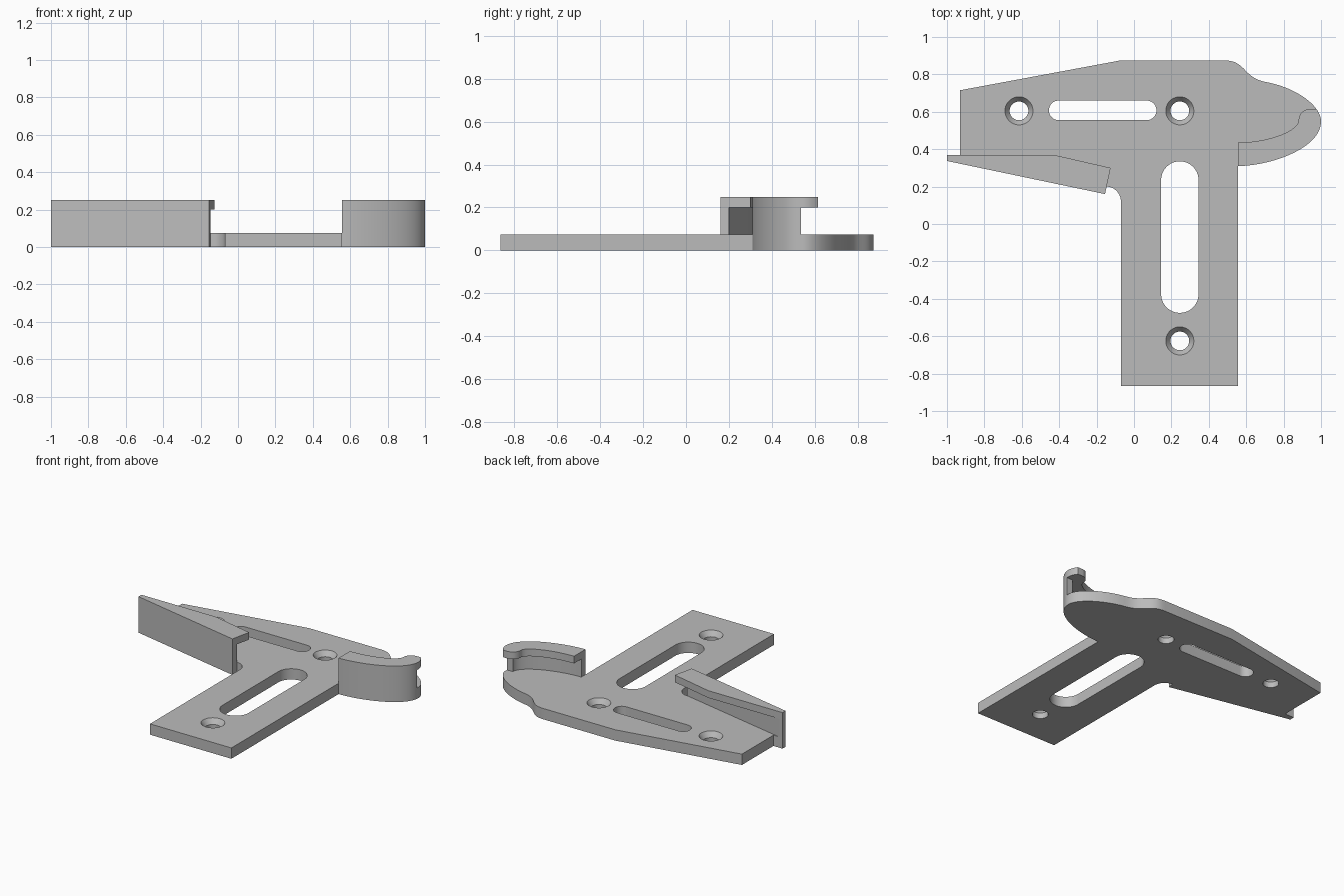
import bpy, bmesh, math
from mathutils import Vector
from mathutils.geometry import interpolate_bezier

cube = bpy.data.objects.get("Cube")
if cube:
    bpy.data.objects.remove(cube, do_unlink=True)

PLATE_TOP, LIP_BOTTOM, WALL_TOP = 0.075, 0.2, 0.25

grey = bpy.data.materials.new("plain grey")
grey.use_nodes = True
COLOUR = (0.5, 0.5, 0.5, 1)
grey.diffuse_color = COLOUR
grey.node_tree.nodes["Principled BSDF"].inputs["Base Color"].default_value = COLOUR


def curve(a, b, c, d, n=20):
    """Points along a cubic curve."""
    return [(p.x, p.y) for p in
            interpolate_bezier(*[Vector((*p, 0)) for p in (a, b, c, d)], n)]


def finish(name, bm):
    mesh = bpy.data.meshes.new(name)
    bmesh.ops.recalc_face_normals(bm, faces=bm.faces)
    bm.to_mesh(mesh)
    bm.free()
    mesh.materials.append(grey)
    obj = bpy.data.objects.new(name, mesh)
    bpy.context.collection.objects.link(obj)
    return obj


def prism(name, outline, z0, z1):
    """Upright solid from a flat outline."""
    bm = bmesh.new()
    pts = []
    for p in outline:
        if not pts or math.dist(p, pts[-1]) > 0.001:
            pts.append(p)
    face = bm.faces.new([bm.verts.new((x, y, z0)) for x, y in pts])
    top = bmesh.ops.extrude_face_region(bm, geom=[face])["geom"]
    bmesh.ops.translate(bm, vec=(0, 0, z1 - z0),
                        verts=[v for v in top if isinstance(v, bmesh.types.BMVert)])
    return finish(name, bm)


def slot(x0, x1, y0, y1, n=16):
    """Outline of a slot with rounded ends."""
    r = min(x1 - x0, y1 - y0) / 2
    corners = [(x1 - r, y1 - r), (x0 + r, y1 - r), (x0 + r, y0 + r), (x1 - r, y0 + r)]
    pts = []
    for i, (cx, cy) in enumerate(corners):
        for k in range(n + 1):
            a = (i + k / n) * math.pi / 2
            pts.append((cx + r * math.cos(a), cy + r * math.sin(a)))
    return pts[:-1]


def countersunk(x, y, r=0.05, head=0.075, n=48):
    """Cutter for a screw hole with a conical head."""
    bm = bmesh.new()
    over = 0.01
    slope = head - r
    levels = [(-0.05, r), (PLATE_TOP - 0.035, r),
              (PLATE_TOP + over, head + over * slope / 0.035)]
    rings = [[bm.verts.new((x + rad * math.cos(k * math.tau / n),
                            y + rad * math.sin(k * math.tau / n), z))
              for k in range(n)] for z, rad in levels]
    for a, b in zip(rings, rings[1:]):
        for k in range(n):
            bm.faces.new((a[k], a[(k + 1) % n], b[(k + 1) % n], b[k]))
    bm.faces.new(rings[0])
    bm.faces.new(rings[-1])
    return finish("hole_cutter", bm)


def cut(target, cutter):
    mod = target.modifiers.new("cut", "BOOLEAN")
    mod.operation, mod.solver, mod.object = "DIFFERENCE", "EXACT", cutter
    cutter.hide_render = True
    bpy.context.view_layer.objects.active = target
    bpy.ops.object.modifier_apply(modifier=mod.name)
    bpy.data.objects.remove(cutter, do_unlink=True)


# Shared edges of the rounded arm and the straight guide
arm_outer = curve((0.555, 0.31), (0.72, 0.31), (1, 0.40), (1, 0.55), 32)
arm_back = curve((1, 0.55), (1, 0.63), (0.87, 0.73), (0.70, 0.76), 32)
shoulder = curve((0.70, 0.76), (0.58, 0.785), (0.6, 0.875), (0.48, 0.875))
fillet = curve((-0.147, 0.2), (-0.105, 0.2), (-0.07, 0.163), (-0.07, 0.12))
guide = [(-1, 0.37), (-1, 0.337), (-0.155, 0.16)]

# Base plate with slots and screw holes
plate = prism("base_plate",
              [(-0.07, 0.875), (-0.93, 0.715), (-0.93, 0.37)] + guide + fillet
              + [(-0.07, -0.865), (0.555, -0.865)] + arm_outer + arm_back + shoulder,
              0, PLATE_TOP)
for box in ((-0.455, 0.12, 0.555, 0.66), (0.145, 0.345, -0.475, 0.335)):
    cut(plate, prism("slot_cutter", slot(*box), -0.05, 0.15))
for centre in ((-0.615, 0.605), (0.245, 0.605), (0.245, -0.625)):
    cut(plate, countersunk(*centre))

# Straight guide wall and its overhanging lip
straight_wall = prism("straight_wall", guide + [(-0.147, 0.2), (-0.97, 0.37)],
                      PLATE_TOP, LIP_BOTTOM)
straight_lip = prism("straight_lip", guide + [(-0.125, 0.3), (-0.43, 0.37)],
                     LIP_BOTTOM, WALL_TOP)

# Curved wall and its overhanging lip
wall_outer = [p for p in arm_outer if p[1] <= 0.54]
wall_inner = curve((0.955, 0.535), (0.95, 0.43), (0.71, 0.355), (0.555, 0.355), 32)
curved_wall = prism("curved_wall", wall_outer + wall_inner, PLATE_TOP, LIP_BOTTOM)
lip_outer = arm_outer + [p for p in arm_back if p[1] <= 0.615]
lip_inner = (curve((0.935, 0.615), (0.905, 0.61), (0.88, 0.59), (0.88, 0.55))
             + curve((0.88, 0.55), (0.87, 0.49), (0.70, 0.435), (0.555, 0.435)))
curved_lip = prism("curved_lip", lip_outer + lip_inner, LIP_BOTTOM, WALL_TOP)

# Smooth the curved sides, keep the corners sharp
bpy.ops.object.select_all(action="DESELECT")
for obj in (plate, straight_wall, straight_lip, curved_wall, curved_lip):
    obj.select_set(True)
bpy.context.view_layer.objects.active = plate
bpy.ops.object.shade_smooth_by_angle(angle=math.radians(30))
